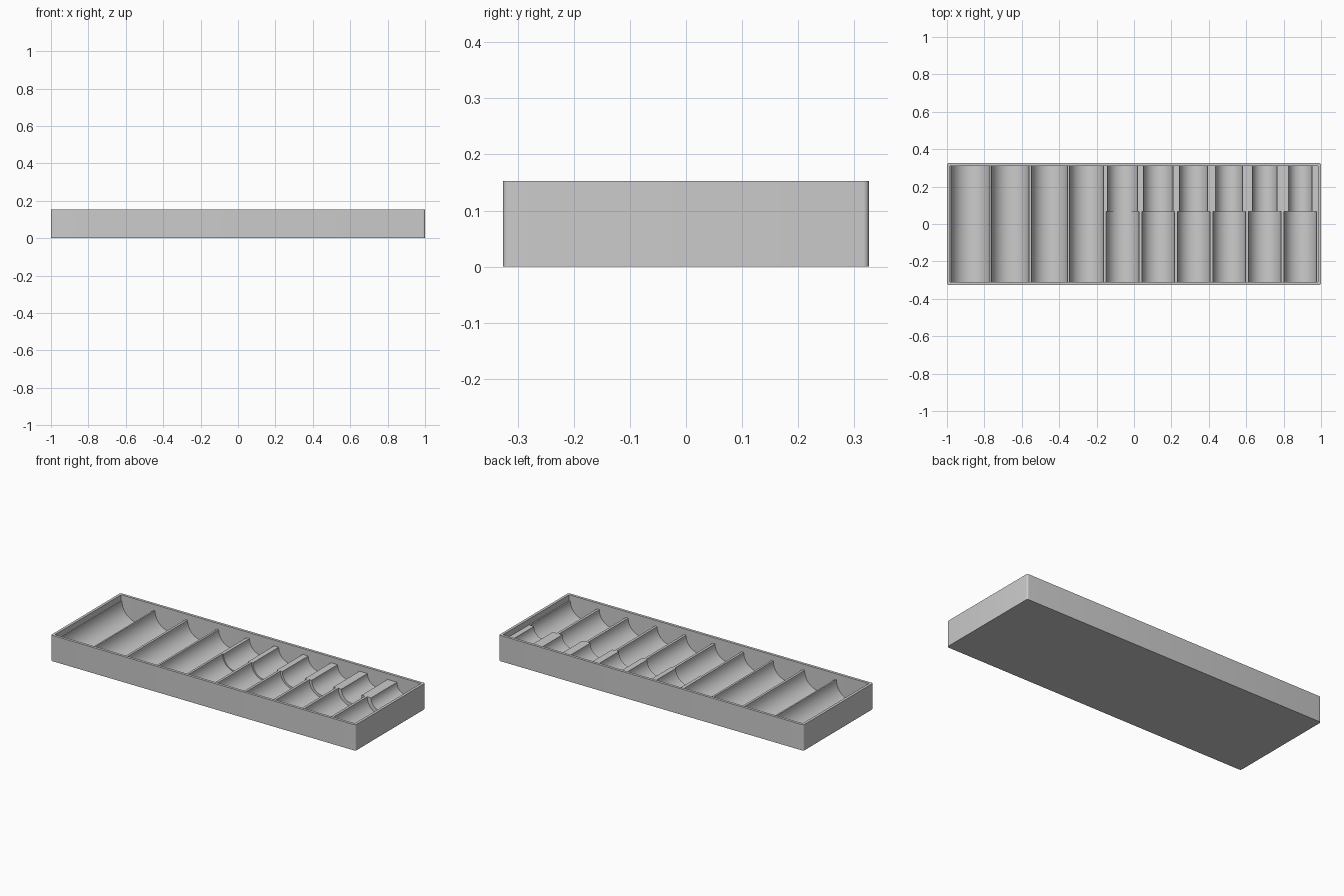
import bpy, bmesh, math

if "Cube" in bpy.data.objects:
    bpy.data.objects.remove(bpy.data.objects["Cube"])

HALF_X, HALF_Y, HEIGHT = 1.0, 0.326, 0.153
WALL, CORNER = 0.016, 0.01
RIDGE, FLOOR, STEP_Y = 0.118, 0.004, 0.067
IN_X, IN_Y = HALF_X - WALL, HALF_Y - WALL

grey = bpy.data.materials.new("plain grey")
grey.use_nodes = True
grey.diffuse_color = (0.6, 0.6, 0.6, 1)
grey.node_tree.nodes["Principled BSDF"].inputs["Base Color"].default_value = (0.6, 0.6, 0.6, 1)


def make_object(name, bm):
    bmesh.ops.recalc_face_normals(bm, faces=bm.faces)
    mesh = bpy.data.meshes.new(name)
    bm.to_mesh(mesh)
    bm.free()
    mesh.materials.append(grey)
    obj = bpy.data.objects.new(name, mesh)
    bpy.context.collection.objects.link(obj)
    bpy.ops.object.select_all(action="DESELECT")
    obj.select_set(True)
    bpy.context.view_layer.objects.active = obj
    bpy.ops.object.shade_smooth_by_angle(angle=math.radians(30))
    return obj


def rounded_rectangle(hx, hy, r, steps=6):
    points = []
    for i, (sx, sy) in enumerate([(1, 1), (-1, 1), (-1, -1), (1, -1)]):
        for k in range(steps + 1):
            a = math.pi / 2 * (i + k / steps)
            points.append((sx * (hx - r) + r * math.cos(a),
                           sy * (hy - r) + r * math.sin(a)))
    return points


# Outer tray: base, rounded outside, flat rim and inner walls
def make_tray():
    bm = bmesh.new()
    outside = rounded_rectangle(HALF_X, HALF_Y, CORNER)
    inside = rounded_rectangle(IN_X, IN_Y, 0.001)
    loops = [[bm.verts.new((x, y, z)) for x, y in outline]
             for outline, z in ((outside, 0), (outside, HEIGHT),
                                (inside, HEIGHT), (inside, FLOOR))]
    for low, high in zip(loops, loops[1:]):
        for i in range(len(low)):
            j = (i + 1) % len(low)
            bm.faces.new((low[i], low[j], high[j], high[i]))
    bm.faces.new(loops[0])
    bm.faces.new(loops[-1])
    make_object("tray_shell", bm)


# Trough block: row of half-round troughs extruded along y
def make_troughs(name, channels, y0, y1, steps=32):
    profile = [(-IN_X, FLOOR), (-IN_X, RIDGE)]
    for cx, r in channels:
        for k in range(steps + 1):
            a = math.pi * (1 + k / steps)
            profile.append((cx + r * math.cos(a), RIDGE + r * math.sin(a)))
    profile += [(IN_X, RIDGE), (IN_X, FLOOR)]
    bm = bmesh.new()
    front = [bm.verts.new((x, y0, z)) for x, z in profile]
    back = [bm.verts.new((x, y1, z)) for x, z in profile]
    for i in range(len(profile)):
        j = (i + 1) % len(profile)
        bm.faces.new((front[i], front[j], back[j], back[i]))
    bm.faces.new(front)
    bm.faces.new(back)
    make_object(name, bm)


large = [(-0.875, 0.104), (-0.662, 0.100), (-0.452, 0.096), (-0.253, 0.091)]
centers = [-0.061 + 0.19 * i for i in range(6)]
rear_radii = [0.081, 0.079, 0.075, 0.072, 0.066, 0.062]

make_tray()
make_troughs("front_troughs", large + [(c, 0.0875) for c in centers], -IN_Y, STEP_Y)
make_troughs("rear_troughs", large + list(zip(centers, rear_radii)), STEP_Y, IN_Y)
